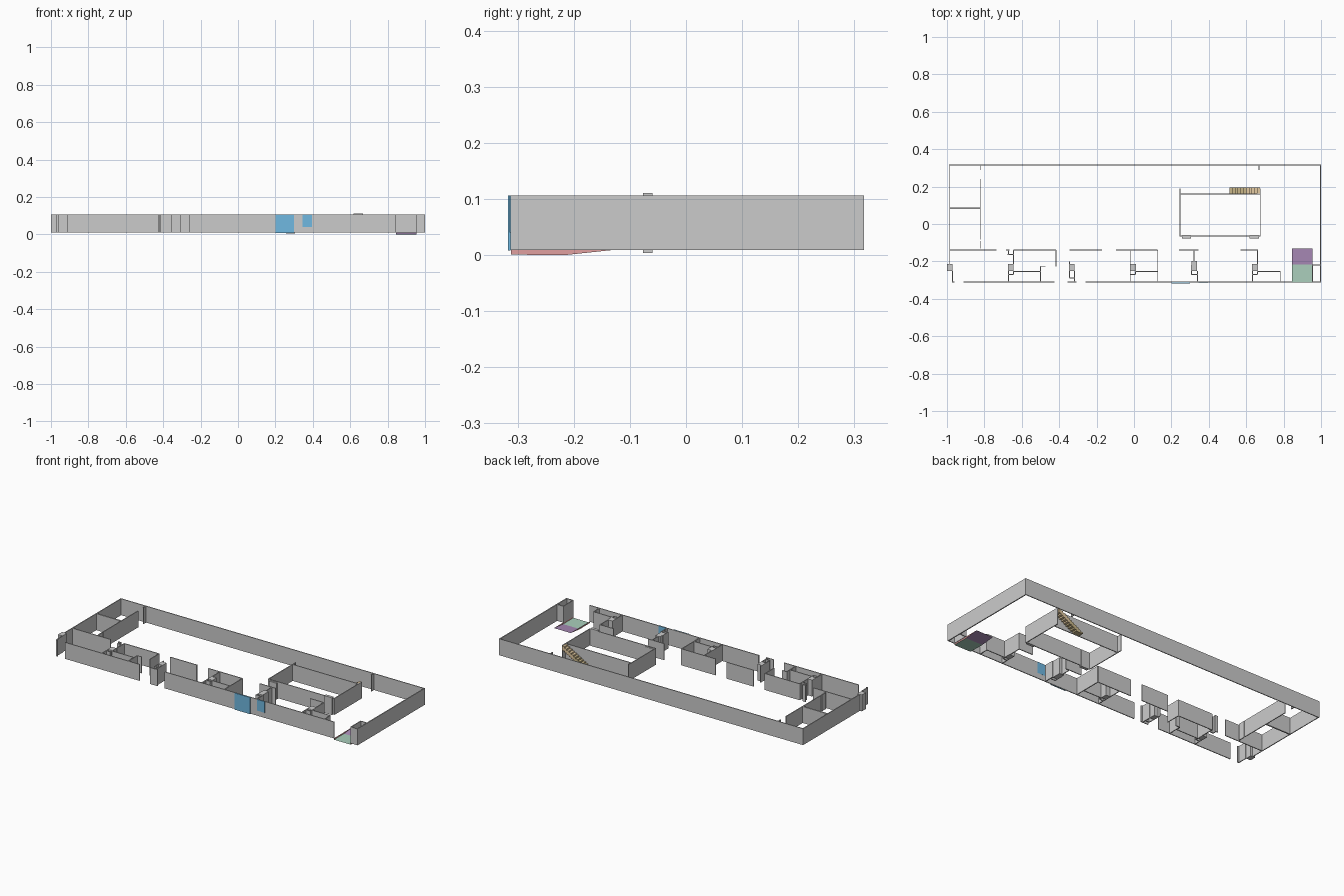
import bpy, bmesh
from mathutils import Matrix, Vector

if "Cube" in bpy.data.objects:
    bpy.data.objects.remove(bpy.data.objects["Cube"])

Z0, Z1 = 0.009, 0.106     # wall bottom and top
T = 0.005                 # wall thickness


def material(name, rgb):
    m = bpy.data.materials.new(name)
    m.diffuse_color = (*rgb, 1)
    m.use_nodes = True
    m.node_tree.nodes["Principled BSDF"].inputs["Base Color"].default_value = m.diffuse_color
    return m


def boxes(name, items, mat=None):
    """One object out of boxes (x0, x1, y0, y1, z0, z1)."""
    bm = bmesh.new()
    for x0, x1, y0, y1, z0, z1 in items:
        centre = Vector(((x0 + x1) / 2, (y0 + y1) / 2, (z0 + z1) / 2))
        size = (x1 - x0, y1 - y0, z1 - z0)
        bmesh.ops.create_cube(bm, size=1, matrix=Matrix.Translation(centre) @ Matrix.Diagonal((*size, 1)))
    return finish(name, bm, mat)


def finish(name, bm, mat=None):
    me = bpy.data.meshes.new(name)
    bm.to_mesh(me)
    bm.free()
    ob = bpy.data.objects.new(name, me)
    bpy.context.collection.objects.link(ob)
    if mat:
        me.materials.append(mat)
    return ob


def along_x(y, spans, t=T):
    return [(a, b, y - t / 2, y + t / 2, Z0, Z1) for a, b in spans]


def along_y(x, spans, t=T):
    return [(x - t / 2, x + t / 2, a, b, Z0, Z1) for a, b in spans]


def sheet(name, quads, mat):
    bm = bmesh.new()
    for q in quads:
        bm.faces.new([bm.verts.new(p) for p in q])
    return finish(name, bm, mat)


blue = material("blue", (0.16, 0.48, 0.75))
green = material("green", (0.40, 0.62, 0.50))
purple = material("purple", (0.42, 0.27, 0.50))
red = material("red", (0.75, 0.35, 0.35))
tan = material("tan", (0.78, 0.60, 0.36))
dark_tan = material("dark_tan", (0.58, 0.47, 0.25))

# Outer shell
boxes("back_wall", along_x(0.315, [(-0.988, 1.0)]))
boxes("right_wall", along_y(0.997, [(-0.313, 0.317)], 0.006))
boxes("left_wall", along_y(-0.985, [(-0.214, 0.317)]))
boxes("front_wall", along_x(-0.310, [(-0.912, -0.425), (-0.355, -0.307),
                                     (-0.26, 0.845), (0.955, 1.0)]))
boxes("left_front_return", along_y(-0.97, [(-0.312, -0.252)])
      + along_x(-0.310, [(-0.972, -0.96)]))

# Left-hand room partitions and back wall stubs
boxes("left_partition", along_y(-0.822, [(-0.083, 0.24), (-0.13, -0.09), (0.29, 0.315)]))
boxes("left_cross_wall", along_x(0.085, [(-0.985, -0.822)], 0.008))
boxes("back_stub", along_y(0.668, [(0.29, 0.315)]))

# Corridor wall with door gaps
boxes("corridor_wall", along_x(-0.140, [(-0.985, -0.735), (-0.685, -0.665), (-0.645, -0.417),
                                        (-0.345, -0.17), (-0.095, 0.125), (0.24, 0.345), (0.57, 0.662)]))

# Partitions between front rooms: x, then y spans
room_walls = []
for x, spans in [(-0.645, [(-0.214, -0.14), (-0.27, -0.25)]), (-0.672, [(-0.31, -0.214), (-0.162, -0.14)]),
                 (-0.5, [(-0.31, -0.226)]), (-0.418, [(-0.226, -0.14)]),
                 (-0.345, [(-0.29, -0.2)]), (-0.318, [(-0.31, -0.25)]),
                 (-0.02, [(-0.31, -0.14)]), (0.008, [(-0.27, -0.25)]), (0.127, [(-0.31, -0.14)]),
                 (0.308, [(-0.27, -0.22)]), (0.32, [(-0.2, -0.14)]), (0.34, [(-0.31, -0.25)]),
                 (0.66, [(-0.214, -0.14), (-0.27, -0.25)]), (0.633, [(-0.31, -0.214)]),
                 (0.782, [(-0.31, -0.255)]), (0.955, [(-0.31, -0.217)])]:
    room_walls += along_y(x, spans)
boxes("room_partitions", room_walls)
boxes("room_cross_walls",
      along_x(-0.255, [(-0.645, -0.5), (0.008, 0.127), (0.66, 0.782)])
      + along_x(-0.27, [(-0.672, -0.645), (-0.02, 0.008), (0.305, 0.338), (0.633, 0.66)])
      + along_x(-0.226, [(-0.5, -0.472)])
      + along_x(-0.162, [(-0.675, -0.645)])
      + along_x(-0.288, [(-0.345, -0.318)])
      + along_x(-0.219, [(0.955, 0.995)]))

# Solid columns along the front rooms
boxes("columns", [(x, x + 0.03, -0.252, top, Z0, Z1) for x, top in
                  [(-1.0, -0.214), (-0.674, -0.214), (-0.347, -0.214),
                   (-0.02, -0.214), (0.308, -0.198), (0.634, -0.214)]])

# Inner core room
boxes("core_room", along_x(0.16, [(0.243, 0.677)]) + along_x(-0.065, [(0.243, 0.677)])
      + along_y(0.245, [(-0.067, 0.19)]) + along_y(0.675, [(-0.067, 0.19)]))
boxes("core_piers", [(0.256, 0.306, -0.077, -0.06, 0.004, 0.1),
                     (0.618, 0.667, -0.077, -0.06, Z0, 0.111)])

# Stair beside the core, two coloured flights
steps = 11
run, rise = (0.673 - 0.51) / steps, (0.103 - Z0) / steps
flight = [(0.51 + i * run, 0.51 + (i + 1) * run, 0.163, 0.195,
           max(Z0, Z0 + (i - 2) * rise), Z0 + (i + 1) * rise) for i in range(steps)]
boxes("lower_flight", flight[:6], dark_tan)
boxes("upper_flight", flight[6:], tan)

# Blue front panels
boxes("large_front_panel", [(0.2, 0.3, -0.317, -0.3125, 0.008, Z1)], blue)
boxes("small_front_panel", [(0.345, 0.395, -0.3145, -0.307, 0.04, Z1)], blue)

# Entrance floor, ramp and their side skirts
a, b = 0.845, 0.955
sheet("entrance_floor", [[(a, -0.312, 0.001), (b, -0.312, 0.001), (b, -0.217, 0), (a, -0.217, 0)]], green)
sheet("entrance_ramp", [[(a, -0.217, 0), (b, -0.217, 0), (b, -0.132, Z0), (a, -0.132, Z0)]], purple)
sheet("ramp_skirts", [[(x, -0.312, 0.001), (x, -0.217, 0), (x, -0.132, Z0), (x, -0.312, Z0)]
                      for x in (a, b)], red)
